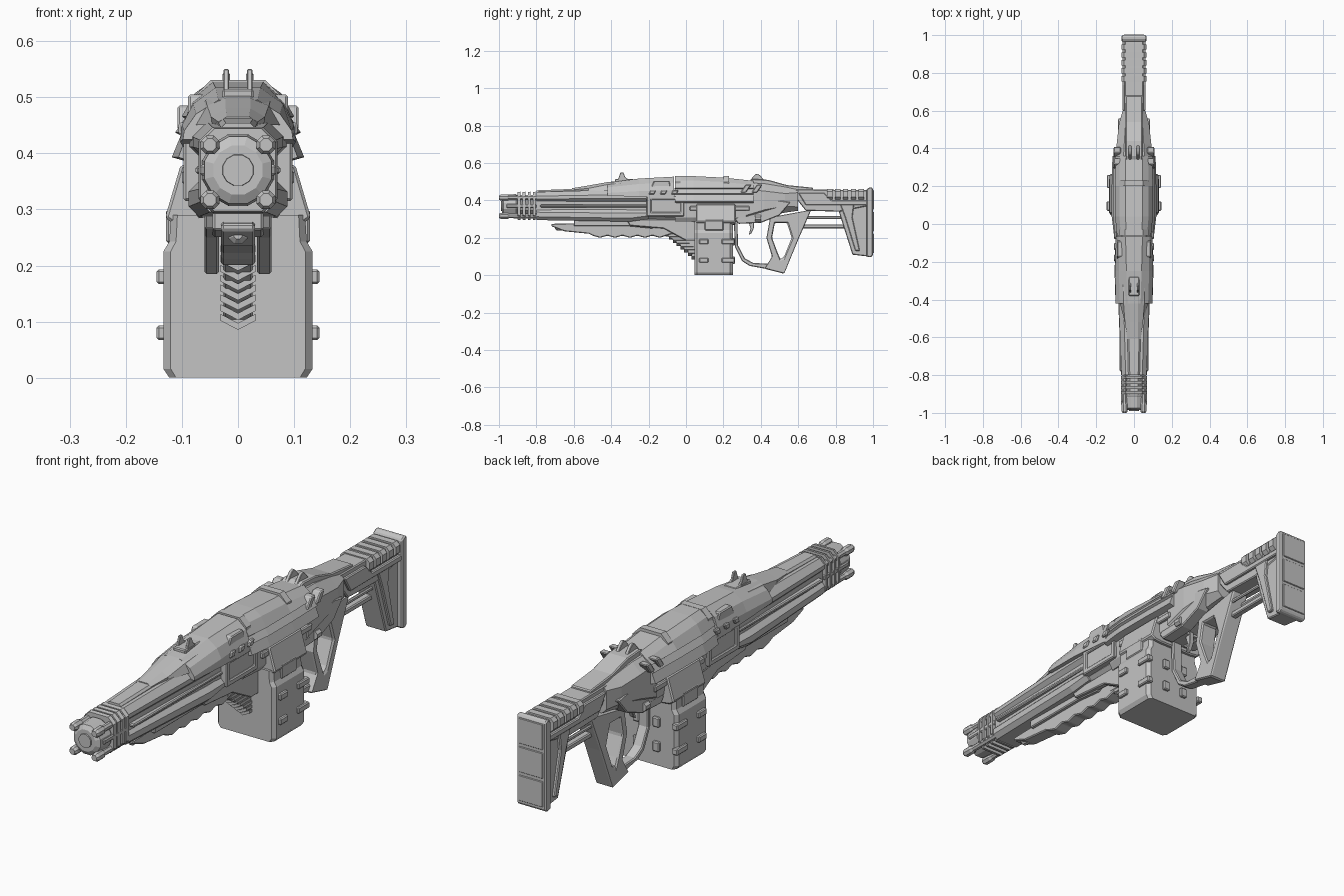
import bpy
import bmesh
from math import cos, sin, pi

default_cube = bpy.data.objects.get("Cube")
if default_cube:
    bpy.data.objects.remove(default_cube, do_unlink=True)

material = bpy.data.materials.new("plain grey metal")
material.use_nodes = True
grey = (.55, .55, .55, 1)
material.diffuse_color = grey
material.node_tree.nodes["Principled BSDF"].inputs["Base Color"].default_value = grey


def add_mesh(name, verts, faces, bevel=0, mirror=False):
    """Create a flat shaded object with optional mirror and chamfer."""
    data = bpy.data.meshes.new(name)
    data.from_pydata(verts, [], faces)
    bm = bmesh.new()
    bm.from_mesh(data)
    bmesh.ops.recalc_face_normals(bm, faces=bm.faces)
    bm.to_mesh(data)
    bm.free()
    data.materials.append(material)
    part = bpy.data.objects.new(name, data)
    bpy.context.scene.collection.objects.link(part)
    if mirror:
        modifier = part.modifiers.new("Mirror", "MIRROR")
        modifier.use_mirror_merge = False
    if bevel:
        modifier = part.modifiers.new("Chamfer", "BEVEL")
        modifier.width = bevel
        modifier.segments = 1
        modifier.limit_method = "ANGLE"
    return part


def loft(name, rings, bevel=0, mirror=False):
    """Join rings of equal length into a closed solid."""
    count = len(rings[0])
    verts = [point for ring in rings for point in ring]
    faces = [list(range(count)), list(range(len(verts) - count, len(verts)))]
    for start in range(0, len(verts) - count, count):
        for i in range(count):
            j = (i + 1) % count
            faces.append([start + i, start + j, start + count + j, start + count + i])
    return add_mesh(name, verts, faces, bevel, mirror)


def section(y, *half):
    """Symmetric cross-section from its +x half, listed bottom to top."""
    ring = [(x, y, z) for x, z in half]
    return ring + [(-x, y, z) for x, z in reversed(half) if x > 0]


def octagon(y, width, low, high, cut):
    return section(y, (width - cut, low), (width, low + cut),
                   (width, high - cut), (width - cut, high))


def slab(name, profile, inner, outer, bevel=.004, mirror=False):
    """Side profile extruded across x."""
    rings = [[(x, y, z) for y, z in profile] for x in (inner, outer)]
    return loft(name, rings, bevel, mirror)


def plate(name, profile, half_width, bevel=.004):
    return slab(name, profile, -half_width, half_width, bevel)


def rect(back, front, low, high):
    return [(back, low), (front, low), (front, high), (back, high)]


def tube(name, stations, x=0, z=.37, sides=8, mirror=False):
    """Turned part along y, from (y, radius) stations."""
    turn = [2 * pi * (i + .5) / sides for i in range(sides)]
    rings = [[(x + r * cos(a), y, z + r * sin(a)) for a in turn] for y, r in stations]
    return loft(name, rings, mirror=mirror)


def frame(name, outer, inner, half_width, bevel=.004):
    """Side profile with a matching opening."""
    count = len(outer)
    verts = [(x, y, z) for x in (-half_width, half_width) for y, z in outer + inner]
    faces = []
    for i in range(count):
        j = (i + 1) % count
        a, b, c, d = i, j, j + count, i + count
        other = [k + count * 2 for k in (a, b, c, d)]
        faces += [[a, b, c, d], other,
                  [a, b, other[1], other[0]], [d, c, other[2], other[3]]]
    return add_mesh(name, verts, faces, bevel)


# Muzzle, barrel core and the four outer rods
tube("barrel_core", [(-.97, .04), (-.95, .058), (-.2, .06)])
tube("muzzle_ring", [(-.985, .045), (-.975, .062), (-.91, .066), (-.9, .058)], sides=12)
tube("muzzle_tip", [(-.99, .028), (-.96, .032)], sides=12)
for height in (.317, .415):
    tube("outer_rod", [(-1, .012), (-.99, .018), (-.955, .018), (-.945, .013),
                       (-.78, .015)], x=.05, z=height, mirror=True)
for i in range(4):
    y = -.9 + i * .027
    loft("muzzle_rib", [octagon(y, .067, .297, .444, .025),
                        octagon(y + .015, .07, .294, .447, .025)])
slab("muzzle_side_bar", rect(-.96, -.8, .36, .38), .055, .068, mirror=True)

# Barrel shroud in upper and lower shells with a groove between them
loft("upper_shroud", [octagon(-.8, .066, .385, .445, .022), octagon(-.45, .08, .385, .455, .026),
                      octagon(-.05, .09, .385, .465, .026)])
loft("lower_shroud", [octagon(-.8, .068, .295, .355, .018), octagon(-.3, .088, .287, .35, .018),
                      octagon(-.2, .085, .3, .35, .018)])
loft("shroud_core", [octagon(-.81, .055, .31, .43, .02), octagon(0, .075, .29, .45, .02)])
slab("shroud_side_rail", rect(-.78, -.2, .363, .377), .05, .076, mirror=True)
loft("top_rib", [octagon(-.8, .03, .43, .454, .008), octagon(-.4, .04, .44, .47, .008)])

# Underbarrel fore grip with a wavy lower edge
grip_edge = [(-.5 + i * .04, .2 if i % 2 else .212) for i in range(10)]
plate("fore_grip", [(-.72, .275), (-.72, .262), (-.65, .235), (-.52, .222)] + grip_edge
      + [(-.08, .22), (-.02, .29)], .03)
plate("fore_grip_rail", [(-.6, .262), (-.3, .262), (-.18, .25), (-.1, .3), (-.6, .3)], .045)
tube("fore_grip_light", [(-.7, .008), (-.69, .018), (-.6, .018)], z=.255)
slab("magwell_cheek", [(-.32, .3), (-.3, .265), (-.12, .25), (0, .185), (.06, .185),
                       (.06, .3)], .034, .06, mirror=True)
plate("rib_backing", [(-.12, .225), (.05, .1), (.06, .29), (-.12, .29)], .026)
for i in range(8):
    y, z = -.11 + i * .02, .208 - i * .0175
    chevron = [(0, z), (.031, z + .016), (.031, z + .028), (0, z + .012)]
    loft("chevron_rib", [section(y, *chevron), section(y + .07, *chevron)])

# Front top cover and its raised nose
loft("top_cover", [
    section(-.42, (.098, .425), (.096, .44), (.075, .47), (.035, .495)),
    section(-.25, (.103, .42), (.1, .45), (.08, .488), (.04, .517)),
    section(-.065, (.097, .41), (.096, .455), (.082, .495), (.045, .527))])
loft("cover_nose", [
    section(-.61, (.03, .45), (.035, .456), (.02, .465)),
    section(-.52, (.046, .45), (.048, .465), (.022, .48)),
    section(-.42, (.075, .45), (.055, .485), (.022, .498)),
    section(-.32, (.085, .45), (.058, .495), (.02, .508))])
slab("cover_window", [(-.19, .465), (-.08, .465), (-.09, .505), (-.17, .505)],
     .06, .089, mirror=True)

# Framed side blocks
frame_outer = rect(-.21, -.01, .315, .425)
frame_inner = rect(-.185, -.03, .338, .405)
frame("side_block_frame", frame_outer, frame_inner, .097)
plate("side_block_panel", frame_inner, .09, bevel=0)
for i in range(3):
    y = -.2 + i * .06
    slab("side_block_vent", [(y, .432), (y + .03, .432), (y + .04, .455), (y + .01, .455)],
         .09, .106, mirror=True)

# Receiver with overlapping shingled sides
loft("receiver", [
    section(y, (.07 * s, .285), (.088 * s, .31), (.09 * s, .385), (.118 * s, .393),
            (.102 * s, .432), (.112 * s, .437), (.095 * s, .462), (.1 * s, .466),
            (.077 * s, top - .023), (.045 * s, top))
    for y, s, top in ((-.06, .9, .53), (.04, 1, .53), (.2, 1, .522), (.36, .97, .505))])
for y in (-.06, .2):
    loft("receiver_band", [octagon(y + shift, .08, .45, .531, .032) for shift in (0, .03)])
slab("receiver_side_rail", rect(.02, .34, .345, .37), .08, .1, mirror=True)
for i in range(2):
    y = .29 + i * .06
    slab("receiver_vent", [(y, .442), (y + .03, .442), (y + .06, .485), (y + .03, .485)],
         .07, .108, mirror=True)

# Magazine, its flared collar and latches
flare = [(.08, .268), (.112, .272), (.13, .285), (.102, .38)]
loft("magazine_collar", [section(y, *flare) for y in (.055, .265)], bevel=.005)
loft("magazine", [
    [(x * sx, y, z) for x, y in
     ((.133, .06), (.12, .045), (-.12, .045), (-.133, .06),
      (-.133, .235), (-.12, .25), (.12, .25), (.133, .235))]
    for z, sx in ((0, .92), (.016, 1), (.225, 1), (.243, .92), (.29, .9))])
for height in (.08, .18):
    slab("magazine_side_latch", rect(.07, .12, height - .013, height + .013),
         .12, .145, mirror=True)
    slab("magazine_rear_latch", rect(.19, .26, height - .013, height + .013),
         .118, .143, mirror=True)
    slab("magazine_back_catch", rect(.23, .262, height - .02, height + .02),
         .03, .06, mirror=True)
slab("magazine_strap", rect(.1, .2, .24, .3), .1, .128, mirror=True)

# Rear body tapering into the stock
loft("rear_body", [
    octagon(.32, .093, .285, .495, .035), octagon(.42, .092, .31, .49, .04),
    octagon(.53, .08, .335, .472, .035), octagon(.6, .06, .345, .462, .02)])
plate("rear_spine", [(.3, .49), (.36, .515), (.44, .51), (.54, .482), (.68, .468),
                     (.68, .44), (.3, .44)], .045)
slab("rear_body_cheek", [(.26, .3), (.36, .37), (.5, .4), (.56, .39), (.5, .32), (.4, .28),
                         (.28, .275)], .03, .085, mirror=True)
tube("selector_pin", [(.37, .018), (.4, .018)], x=.083, z=.305, mirror=True)

# Sights
slab("front_sight_prong", [(-.37, .495), (-.3, .505), (-.325, .525), (-.335, .55), (-.35, .55)],
     .016, .026, bevel=.002, mirror=True)
plate("front_sight_base", rect(-.38, -.28, .49, .515), .028)
slab("rear_sight_prong", [(.34, .505), (.42, .505), (.4, .53), (.385, .543), (.37, .54)],
     .014, .028, bevel=.002, mirror=True)

# Open grip, trigger and guard
grip_outer = [(.45, .31), (.43, .2), (.46, .1), (.42, .035), (.525, .008), (.6, .19), (.67, .35)]
grip_inner = [(.475, .28), (.46, .2), (.49, .12), (.505, .085), (.525, .1), (.565, .2), (.54, .28)]
frame("open_grip", grip_outer, grip_inner, .037, bevel=.006)
plate("trigger_guard", [(.255, .3), (.262, .15), (.3, .075), (.34, .05), (.45, .03), (.47, .06),
                        (.36, .066), (.315, .09), (.278, .16), (.275, .3)], .022)
plate("trigger", [(.33, .3), (.345, .25), (.335, .215), (.35, .225), (.362, .25), (.365, .3)],
      .01, bevel=.002)

# Stock with beam, struts, ribs and butt plate
plate("stock_beam", [(.55, .46), (.97, .455), (.97, .37), (.82, .34), (.64, .345)], .05)
plate("stock_leg", [(.8, .44), (.82, .33), (.89, .11), (.975, .1), (.975, .44)], .046)
slab("stock_leg_trim", [(.82, .39), (.85, .31), (.905, .13), (.93, .13), (.89, .31), (.9, .39)],
     .04, .058, mirror=True)
slab("stock_beam_trim", [(.6, .44), (.74, .44), (.78, .4), (.97, .4), (.97, .375), (.64, .375)],
     .045, .062, mirror=True)
plate("stock_strut", rect(.61, .86, .25, .272), .014)
slab("stock_side_strut", rect(.6, .86, .3, .316), .018, .03, mirror=True)
for i in range(5):
    y = .755 + i * .042
    loft("stock_rib", [octagon(y + shift, .067, .405, .462, .014) for shift in (0, .028)])
plate("butt_plate", [(.965, .1), (.985, .095), (1, .105), (1, .465), (.985, .472), (.965, .46)],
      .066, bevel=.005)
for i in range(3):
    plate("butt_pad", rect(.994, 1.004, .118 + i * .117, .222 + i * .117), .054, bevel=.002)
